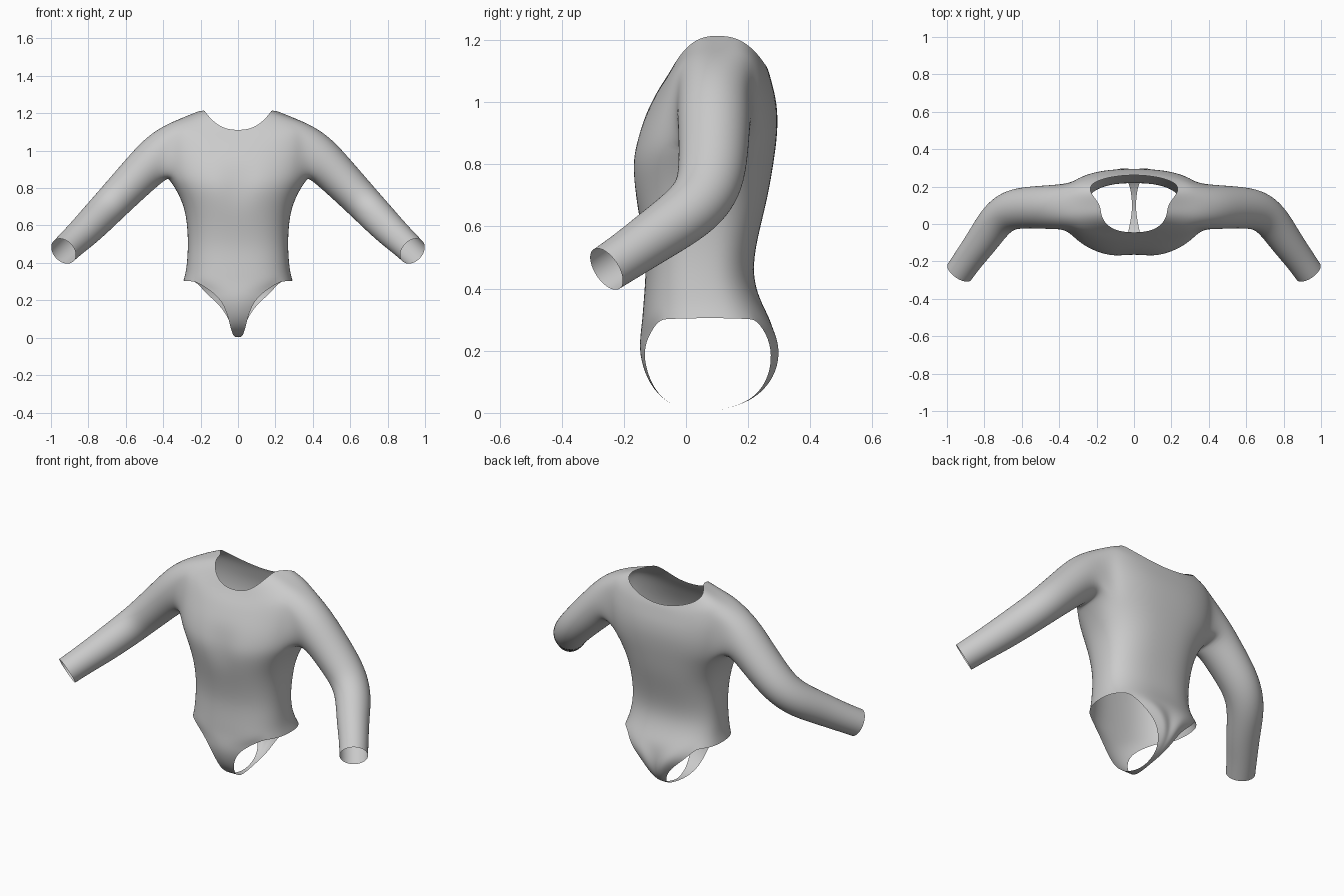
import bpy, bmesh, math
from mathutils import Vector

if "Cube" in bpy.data.objects:
    bpy.data.objects.remove(bpy.data.objects["Cube"])

N = 32          # points around the torso
E = 0.8         # roundness of the torso section
bm = bmesh.new()


def quad_strip(a, b, closed=False):
    n = len(a)
    for i in range(n if closed else n - 1):
        j = (i + 1) % n
        bm.faces.new((a[i], a[j], b[j], b[i]))


# Torso rings: z front, z side, z back, y front, y side, y back, half width, back widening
RINGS = [
    (0.295, 0.305, 0.295, -0.142, 0.08, 0.275, 0.293, 0),
    (0.35, 0.35, 0.35, -0.138, 0.07, 0.245, 0.28, 0),
    (0.42, 0.42, 0.42, -0.132, 0.06, 0.219, 0.272, 0),
    (0.50, 0.50, 0.50, -0.130, 0.06, 0.218, 0.268, 0),
    (0.60, 0.60, 0.60, -0.145, 0.06, 0.24, 0.272, 0),
    (0.70, 0.70, 0.70, -0.167, 0.06, 0.265, 0.288, 0),
    (0.80, 0.79, 0.80, -0.182, 0.07, 0.282, 0.33, 0),
    (0.87, 0.85, 0.87, -0.167, 0.08, 0.292, 0.372, 0),
    (0.94, 0.93, 0.94, -0.142, 0.09, 0.297, 0.39, 0),
    (1.00, 1.01, 1.00, -0.112, 0.09, 0.292, 0.40, 0),
    (1.04, 1.08, 1.04, -0.090, 0.09, 0.283, 0.40, 0),
    (1.07, 1.145, 1.07, -0.070, 0.09, 0.275, 0.38, 0),
    (1.09, 1.18, 1.095, -0.057, 0.095, 0.268, 0.28, 0.25),
    (1.11, 1.215, 1.11, -0.045, 0.10, 0.262, 0.18, 0.55),
]


def torso_ring(zf, zs, zb, yf, ys, yb, w, widen):
    ring = []
    for i in range(N):
        t = 2 * math.pi * i / N
        s, c = math.sin(t), math.cos(t)
        x = math.copysign(abs(s) ** E, s) * w
        ye, ze = (yf, zf) if c > 0 else (yb, zb)
        if c < 0:
            x *= 1 + widen * abs(math.sin(2 * t))
        y = ys + (ye - ys) * abs(c) ** E
        z = ze + (zs - ze) * s * s
        # hollow between the two sides of the chest
        if c > 0:
            y += 0.022 * math.exp(-(x / 0.06) ** 2 - ((z - 0.82) / 0.09) ** 2)
        ring.append(bm.verts.new((x, y, z)))
    return ring


rings = [torso_ring(*r) for r in RINGS]

# Torso skin, leaving an armhole on each side
LOW, TOP, HALF = 7, 11, 3
for k in range(len(rings) - 1):
    for i in range(N):
        off = min(abs(i + 0.5 - N / 4), abs(i + 0.5 - 3 * N / 4))
        if LOW <= k < TOP and off < HALF:
            continue
        j = (i + 1) % N
        bm.faces.new((rings[k][i], rings[k][j], rings[k + 1][j], rings[k + 1][i]))

# Sleeves: centre, radius across, radius up
ARM = [
    ((0.435, 0.09, 0.965), 0.120, 0.128),
    ((0.53, 0.09, 0.868), 0.114, 0.110),
    ((0.63, 0.083, 0.765), 0.110, 0.102),
    ((0.69, 0.06, 0.702), 0.104, 0.097),
    ((0.745, 0.01, 0.645), 0.098, 0.094),
    ((0.815, -0.095, 0.573), 0.088, 0.088),
    ((0.88, -0.18, 0.513), 0.080, 0.080),
    ((0.933, -0.256, 0.463), 0.077, 0.077),
]
for side in (1, -1):
    mid = N // 4
    cols = [(side * (mid + d)) % N for d in range(-HALF, HALF + 1)]
    hole = [rings[LOW][c] for c in cols]
    hole += [rings[k][cols[-1]] for k in range(LOW + 1, TOP)]
    hole += [rings[TOP][c] for c in reversed(cols)]
    hole += [rings[k][cols[0]] for k in range(TOP - 1, LOW, -1)]
    n = len(hole)
    start = math.atan2(-0.12, -0.10)
    prev = hole
    for k, (c, ra, rb) in enumerate(ARM):
        c = Vector(c)
        before = Vector(ARM[max(k - 1, 0)][0])
        after = Vector(ARM[min(k + 1, len(ARM) - 1)][0])
        tan = (after - before).normalized()
        if k == 0:
            tan = Vector((0.9, 0, -0.42)).normalized()
        up = Vector((0.65, 0, 0.75))
        up = (up - tan * up.dot(tan)).normalized()
        across = up.cross(tan)
        loop = []
        for i in range(n):
            a = start + 2 * math.pi * i / n
            p = c + across * ra * math.cos(a) + up * rb * math.sin(a)
            loop.append(bm.verts.new((p.x * side, p.y, p.z)))
        quad_strip(prev, loop, True)
        prev = loop

# Gusset between the legs: y, z, half width, edge shift in y, centre cleft depth
GUSSET = [
    (-0.148, 0.245, 0.135, 0.025, 0),
    (-0.150, 0.19, 0.082, 0.012, 0),
    (-0.128, 0.11, 0.052, 0.008, 0),
    (-0.080, 0.045, 0.038, 0, 0),
    (-0.010, 0.008, 0.024, 0, 0),
    (0.070, 0.000, 0.009, 0, 0),
    (0.150, 0.018, 0.012, 0, 0),
    (0.220, 0.045, 0.025, -0.005, 0),
    (0.280, 0.10, 0.050, -0.020, 0.005),
    (0.312, 0.17, 0.092, -0.035, 0.02),
    (0.308, 0.24, 0.175, -0.040, 0.025),
]
prev = [rings[0][i % N] for i in range(-4, 5)]
for y, z, w, shift, cleft in GUSSET:
    row = []
    for i in range(-4, 5):
        s = i / 4
        dy = shift * s * s - cleft * max(0, 1 - 2 * abs(s))
        row.append(bm.verts.new((w * s, y + dy, z)))
    quad_strip(prev, row)
    prev = row
quad_strip(prev, [rings[0][N // 2 - i] for i in range(-4, 5)])

bmesh.ops.recalc_face_normals(bm, faces=bm.faces[:])
mesh = bpy.data.meshes.new("bodysuit")
bm.to_mesh(mesh)
bm.free()
suit = bpy.data.objects.new("bodysuit", mesh)
bpy.context.collection.objects.link(suit)

# Plain grey cloth
grey = bpy.data.materials.new("grey cloth")
grey.diffuse_color = (0.6, 0.6, 0.6, 1)
grey.use_nodes = True
grey.node_tree.nodes["Principled BSDF"].inputs["Base Color"].default_value = grey.diffuse_color
mesh.materials.append(grey)
mesh.shade_smooth()
sub = suit.modifiers.new("smooth", 'SUBSURF')
sub.levels = sub.render_levels = 2
